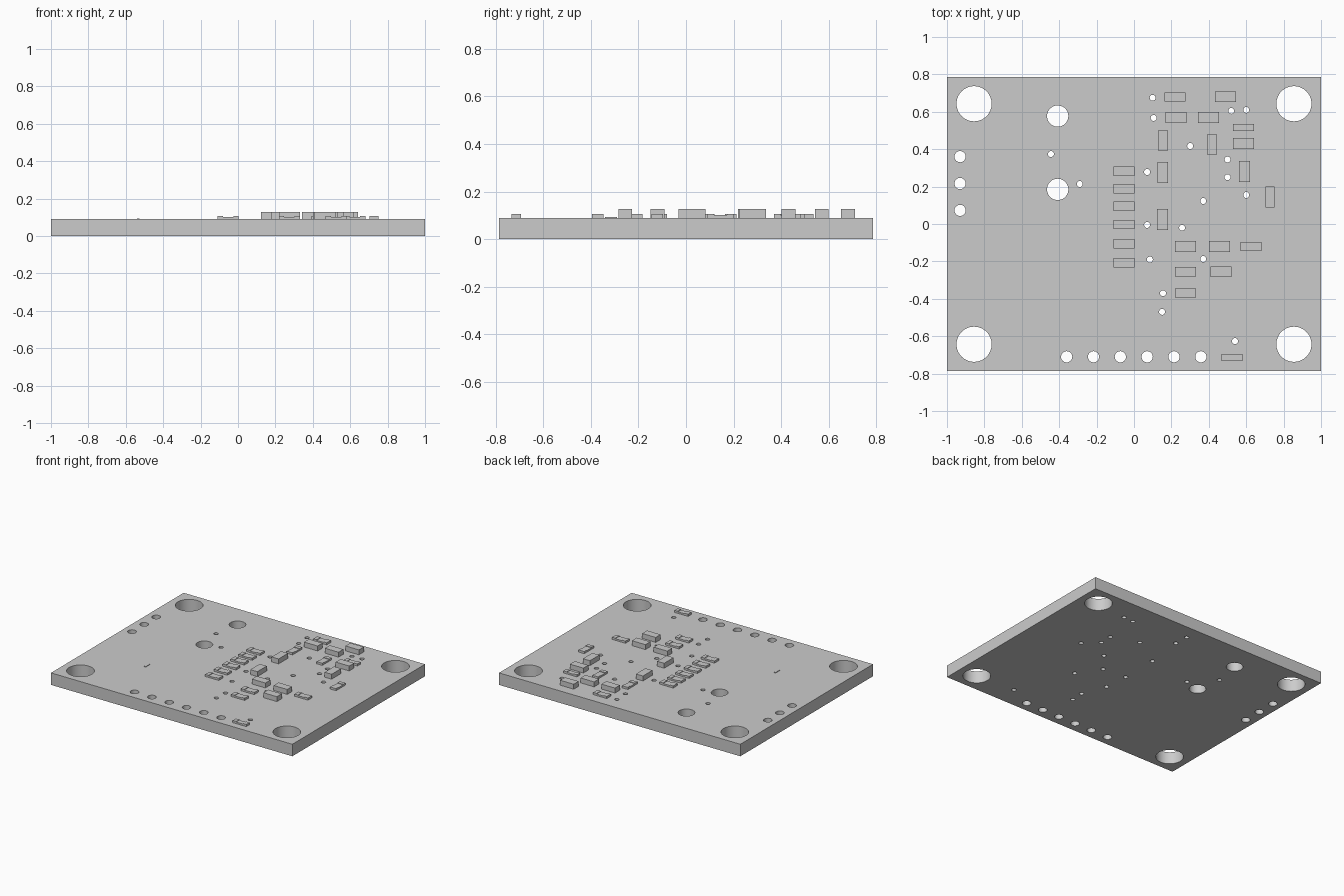
import bpy, bmesh
from math import cos, sin, tau, radians
from mathutils import Matrix, Vector

cube = bpy.data.objects.get("Cube")
if cube:
    bpy.data.objects.remove(cube, do_unlink=True)

grey = bpy.data.materials.new("plain_grey")
grey.use_nodes = True
colour = (0.6, 0.6, 0.6, 1)
grey.diffuse_color = colour
grey.node_tree.nodes["Principled BSDF"].inputs["Base Color"].default_value = colour

TOP = 0.09
HALF_Y = 0.785


def add_object(name, mesh):
    obj = bpy.data.objects.new(name, mesh)
    bpy.context.collection.objects.link(obj)
    mesh.materials.clear()
    mesh.materials.append(grey)
    return obj


def box(bm, size, centre):
    m = Matrix.Translation(centre) @ Matrix.Diagonal((*size, 1))
    bmesh.ops.create_cube(bm, size=1, matrix=m)


def finish(bm, name):
    mesh = bpy.data.meshes.new(name)
    bm.to_mesh(mesh)
    bm.free()
    return add_object(name, mesh)


# Hole positions, grouped by radius
mounting = [(sx * 0.855, sy * 0.643) for sx in (-1, 1) for sy in (-1, 1)]
pegs = [(-0.408, 0.577), (-0.408, 0.185)]
pins = [(-0.93, 0.36 - 0.1435 * i) for i in range(3)]
pins += [(-0.36 + 0.1435 * i, -0.71) for i in range(6)]
vias = [(0.1, 0.675), (0.105, 0.567), (0.52, 0.605), (0.6, 0.61), (0.3, 0.417),
        (0.5, 0.345), (0.5, 0.25), (0.6, 0.155), (0.37, 0.123), (0.07, 0.278),
        (0.07, -0.005), (0.257, -0.02), (0.085, -0.19), (0.37, -0.187),
        (0.155, -0.37), (0.15, -0.47), (0.54, -0.626), (-0.444, 0.374), (-0.29, 0.214)]

# Board: filled flat outline with holes, extruded to thickness
curve = bpy.data.curves.new("board_outline", "CURVE")
curve.dimensions = "2D"
curve.fill_mode = "BOTH"
curve.extrude = TOP / 2


def outline(points):
    spline = curve.splines.new("POLY")
    spline.points.add(len(points) - 1)
    for p, (x, y) in zip(spline.points, points):
        p.co = (x, y, 0, 1)
    spline.use_cyclic_u = True


outline([(-1, -HALF_Y), (1, -HALF_Y), (1, HALF_Y), (-1, HALF_Y)])
for radius, sides, spots in ((0.094, 48, mounting), (0.057, 36, pegs),
                             (0.03, 24, pins), (0.016, 16, vias)):
    for x, y in spots:
        outline([(x + radius * cos(tau * i / sides), y + radius * sin(tau * i / sides))
                 for i in range(sides)])

helper = bpy.data.objects.new("board_outline", curve)
bpy.context.collection.objects.link(helper)
graph = bpy.context.evaluated_depsgraph_get()
board_mesh = bpy.data.meshes.new_from_object(helper.evaluated_get(graph))
bpy.data.objects.remove(helper, do_unlink=True)
bm = bmesh.new()
bm.from_mesh(board_mesh)
bmesh.ops.remove_doubles(bm, verts=bm.verts, dist=0.0001)
bmesh.ops.translate(bm, verts=bm.verts, vec=Vector((0, 0, TOP / 2)))
bmesh.ops.recalc_face_normals(bm, faces=bm.faces)
bm.to_mesh(board_mesh)
bm.free()
board = add_object("board", board_mesh)
bpy.context.view_layer.objects.active = board
board.select_set(True)
bpy.ops.object.shade_smooth_by_angle(angle=radians(35))
board.select_set(False)

# Capacitors: plain tall blocks, (x, y, upright)
LENGTH = 0.112
capacitors = [(0.49, 0.68, 0), (0.225, 0.57, 0), (0.398, 0.57, 0), (0.585, 0.43, 0),
              (0.154, 0.275, 1), (0.59, 0.28, 1), (0.153, 0.025, 1),
              (0.275, -0.12, 0), (0.456, -0.12, 0), (0.465, -0.255, 0)]
for n, (x, y, upright) in enumerate(capacitors, 1):
    bm = bmesh.new()
    height = 0.037
    size = (0.058, LENGTH, height) if upright else (LENGTH, 0.058, height)
    box(bm, size, (x, y, TOP + height / 2))
    finish(bm, f"capacitor_{n}")

# Resistors: low body between two slightly raised end caps, (x, y, upright, width)
resistors = [(-0.053, y, 0, 0.05) for y in (0.282, 0.188, 0.094, -0.003, -0.105, -0.207)]
resistors += [(0.22, 0.68, 0, 0.048), (0.585, 0.516, 0, 0.038), (0.154, 0.447, 1, 0.048),
              (0.416, 0.425, 1, 0.048), (0.726, 0.145, 1, 0.048), (0.625, -0.12, 0, 0.048),
              (0.275, -0.255, 0, 0.05), (0.275, -0.37, 0, 0.048), (0.525, -0.713, 0, 0.038)]
CAP = 0.028
for n, (x, y, upright, width) in enumerate(resistors, 1):
    bm = bmesh.new()
    box(bm, (LENGTH - 2 * CAP, width, 0.012), (0, 0, 0.006))
    for side in (-1, 1):
        box(bm, (CAP, width, 0.016), (side * (LENGTH - CAP) / 2, 0, 0.008))
    obj = finish(bm, f"resistor_{n}")
    obj.location = (x, y, TOP)
    obj.rotation_euler.z = tau / 4 if upright else 0

# Small raised pad on the empty half of the board
bm = bmesh.new()
box(bm, (0.014, 0.05, 0.004), (-0.533, -0.315, TOP + 0.002))
finish(bm, "small_pad")
